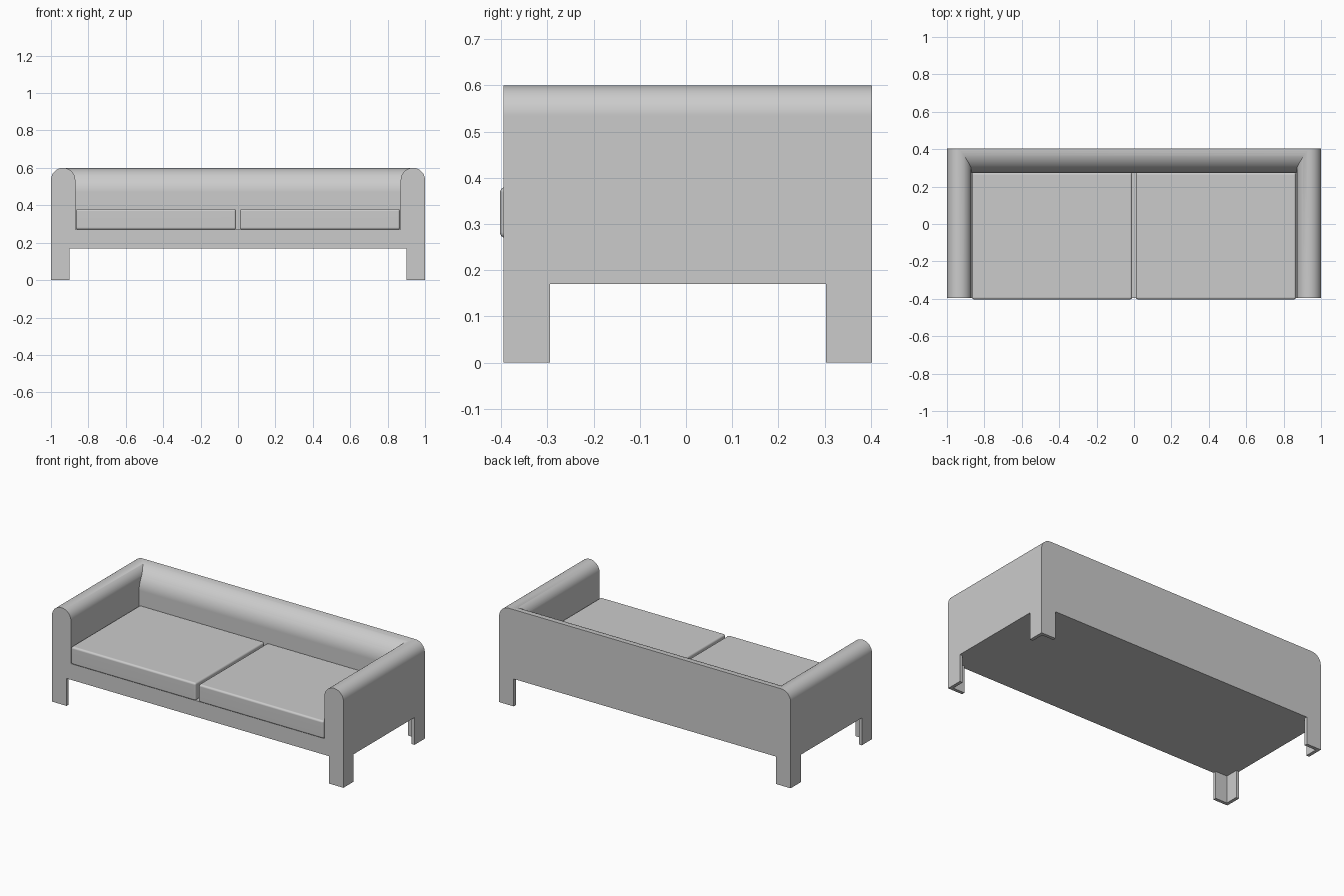
import bpy, bmesh
from math import sin, cos, pi
from mathutils import Vector

if "Cube" in bpy.data.objects:
    bpy.data.objects.remove(bpy.data.objects["Cube"])

# Single upholstery colour
fabric = bpy.data.materials.new("grey fabric")
fabric.use_nodes = True
GREY = (0.6, 0.6, 0.6, 1)
fabric.diffuse_color = GREY
fabric.node_tree.nodes["Principled BSDF"].inputs["Base Color"].default_value = GREY

# Main dimensions
HALF_X, FRONT, BACK = 1.0, -0.395, 0.403
TOP, UNDER, DECK = 0.6, 0.17, 0.27
ARM = 0.13


def prism(name, points, direction):
    """Extrude a closed outline of 3D points along a direction."""
    bm = bmesh.new()
    face = bm.faces.new([bm.verts.new(p) for p in points])
    grown = bmesh.ops.extrude_face_region(bm, geom=[face])["geom"]
    verts = [g for g in grown if isinstance(g, bmesh.types.BMVert)]
    bmesh.ops.translate(bm, verts=verts, vec=Vector(direction))
    bmesh.ops.recalc_face_normals(bm, faces=bm.faces)
    mesh = bpy.data.meshes.new(name)
    bm.to_mesh(mesh)
    bm.free()
    mesh.materials.append(fabric)
    obj = bpy.data.objects.new(name, mesh)
    bpy.context.collection.objects.link(obj)
    return obj


def box(name, x0, x1, y0, y1, z0, z1):
    outline = [(x0, y0, z0), (x1, y0, z0), (x1, y1, z0), (x0, y1, z0)]
    return prism(name, outline, (0, 0, z1 - z0))


def apply_modifiers(obj):
    bpy.context.view_layer.objects.active = obj
    for mod in list(obj.modifiers):
        bpy.ops.object.modifier_apply(modifier=mod.name)


def smooth(obj):
    bpy.ops.object.select_all(action="DESELECT")
    obj.select_set(True)
    bpy.context.view_layer.objects.active = obj
    bpy.ops.object.shade_smooth_by_angle(angle=pi / 6)
    obj.modifiers.new("even shading", "WEIGHTED_NORMAL").keep_sharp = True


# Seat base
frame = box("sofa_frame", -0.93, 0.93, FRONT, BACK, UNDER, DECK)
parts = []

# Backrest: upright behind, rolled over on the inside
roll = 0.13
inner = BACK - roll
curve = [(-0.935, BACK - roll * cos(a), TOP - roll + roll * sin(a))
         for a in (pi / 2 * i / 16 for i in range(17))]
profile = [(-0.935, BACK, UNDER), (-0.935, inner, UNDER)] + curve
parts.append(prism("backrest", profile, (1.87, 0, 0)))

# Arms with round tops, and angled corner legs
radius = ARM / 2
for side, s in (("right", -1), ("left", 1)):
    cx = s * (HALF_X - radius)
    arch = [(cx + radius * cos(a), FRONT, TOP - radius + radius * sin(a))
            for a in (pi * i / 24 for i in range(25))]
    outline = [(cx - radius, FRONT, UNDER), (cx + radius, FRONT, UNDER)] + arch
    parts.append(prism(side + "_arm", outline, (0, BACK - FRONT, 0)))
    for end, y, d in (("front", FRONT, 1), ("back", BACK, -1)):
        steps = [(0, 0), (0.1, 0), (0.1, 0.02), (0.02, 0.02), (0.02, 0.1), (0, 0.1)]
        foot = [(s * (HALF_X - u), y + d * v, 0) for u, v in steps]
        parts.append(prism(f"{end}_{side}_leg", foot, (0, 0, UNDER + 0.02)))

# Join everything into one continuous shell
for part in parts:
    mod = frame.modifiers.new("join", "BOOLEAN")
    mod.operation, mod.solver, mod.object = "UNION", "EXACT", part
apply_modifiers(frame)
for part in parts:
    bpy.data.objects.remove(part)
smooth(frame)

# Two seat cushions with softened edges
for side, s in (("right", -1), ("left", 1)):
    x0, x1 = sorted((s * 0.01, s * 0.866))
    cushion = box(side + "_seat_cushion", x0, x1, -0.403, inner + 0.002, DECK, 0.38)
    bevel = cushion.modifiers.new("soft edges", "BEVEL")
    bevel.width, bevel.segments = 0.012, 4
    apply_modifiers(cushion)
    smooth(cushion)
